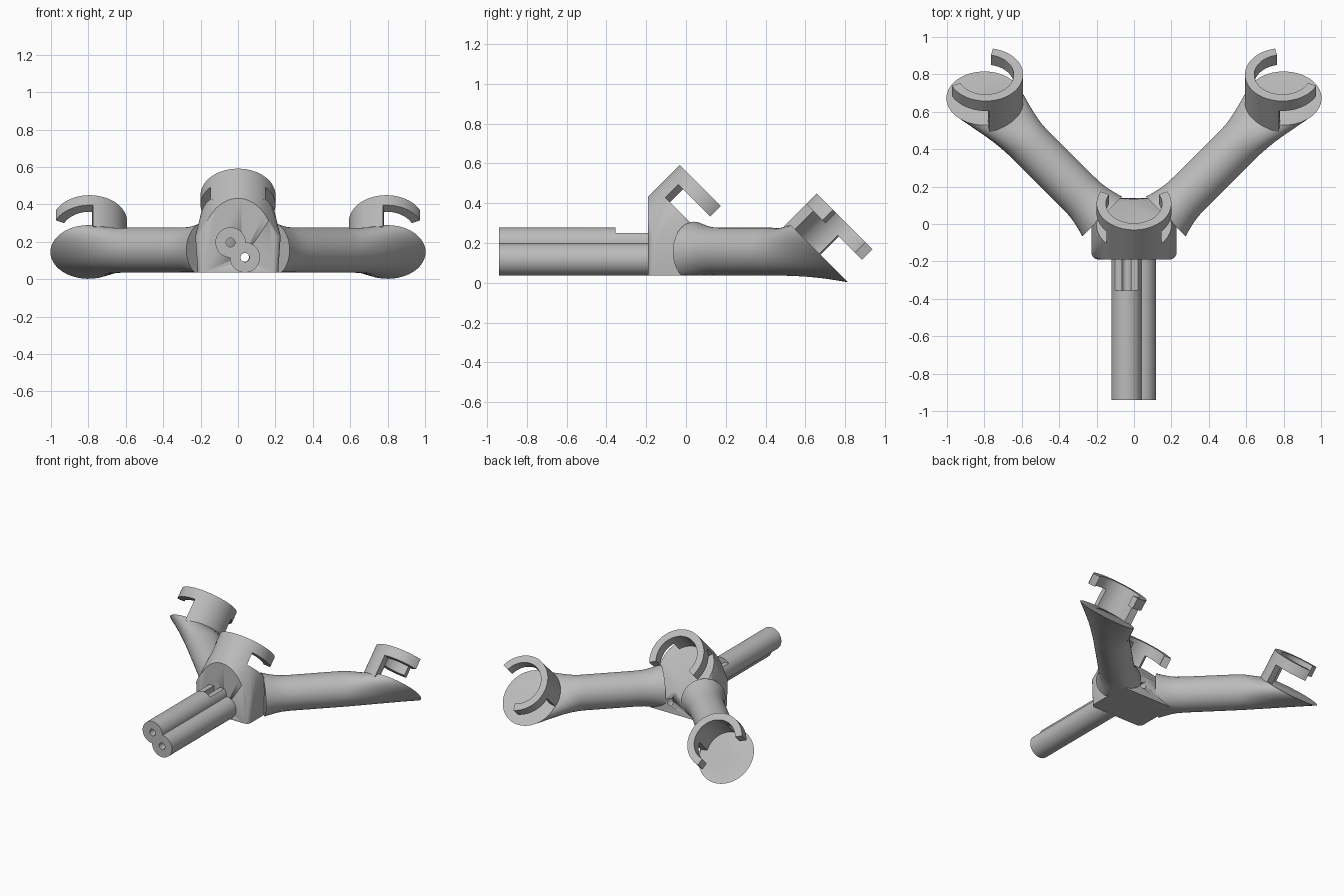
import bpy, bmesh, math
from mathutils import Vector, Matrix

if "Cube" in bpy.data.objects:
    bpy.data.objects.remove(bpy.data.objects["Cube"])

grey = bpy.data.materials.new("plain_grey")
grey.diffuse_color = (0.5, 0.5, 0.5, 1)
grey.use_nodes = True
grey.node_tree.nodes["Principled BSDF"].inputs["Base Color"].default_value = grey.diffuse_color
A = math.sqrt(0.5)
N = Vector((0, A, A))        # direction every cradle faces
V = Vector((0, -A, A))       # upward direction within a cradle plane


def finish(name, bm, smooth=35):
    bmesh.ops.recalc_face_normals(bm, faces=bm.faces)
    me = bpy.data.meshes.new(name)
    bm.to_mesh(me)
    bm.free()
    ob = bpy.data.objects.new(name, me)
    bpy.context.collection.objects.link(ob)
    me.materials.append(grey)
    select(ob)
    bpy.ops.object.shade_smooth_by_angle(angle=math.radians(smooth))
    return ob


def select(ob):
    bpy.ops.object.select_all(action='DESELECT')
    ob.select_set(True)
    bpy.context.view_layer.objects.active = ob


def rod(name, x, z, r, y0, y1, seg=48):
    bm = bmesh.new()
    m = Matrix.Translation((x, (y0 + y1) / 2, z)) @ Matrix.Rotation(math.pi / 2, 4, 'X')
    bmesh.ops.create_cone(bm, cap_ends=True, segments=seg, radius1=r, radius2=r,
                          depth=y1 - y0, matrix=m)
    return finish(name, bm)


def box(name, lo, hi):
    bm = bmesh.new()
    bmesh.ops.create_cube(bm, size=1)
    for v in bm.verts:
        v.co = [l + (c + 0.5) * (h - l) for c, l, h in zip(v.co, lo, hi)]
    return finish(name, bm)


def combine(ob, tool, op='DIFFERENCE'):
    tool.hide_render = True
    mod = ob.modifiers.new("cut", 'BOOLEAN')
    mod.object, mod.operation, mod.solver = tool, op, 'EXACT'
    select(ob)
    bpy.ops.object.modifier_apply(modifier=mod.name)
    bpy.data.objects.remove(tool)


def sector(name, center, mid, half, r0, r1, d0, d1, seg=40):
    """Curved strip of a ring, between depths d0 and d1 below the cradle top."""
    bm = bmesh.new()
    rows = []
    for i in range(seg + 1):
        a = math.radians(mid - half + 2 * half * i / seg)
        e = Vector((math.cos(a), 0, 0)) + V * math.sin(a)
        rows.append([bm.verts.new(center + e * r - N * d)
                     for r, d in ((r0, d0), (r1, d0), (r1, d1), (r0, d1))])
    for p, q in zip(rows, rows[1:]):
        for k in range(4):
            bm.faces.new((p[k], p[(k + 1) % 4], q[(k + 1) % 4], q[k]))
    bm.faces.new(rows[0])
    bm.faces.new(rows[-1])
    return finish(name, bm)


def cradle(prefix, center, mid, depth):
    sector(prefix + "_clip_ring", center, mid, 117, 0.15, 0.2, 0, 0.075, 72)
    sector(prefix + "_clip_wall", center, mid, 47, 0.15, 0.2, 0.07, depth)


def rounded_rect(hx, y0, y1, r, z):
    pts = []
    for cx, cy, a0 in ((hx - r, y1 - r, 0), (r - hx, y1 - r, 90),
                       (r - hx, y0 + r, 180), (hx - r, y0 + r, 270)):
        for k in range(7):
            a = math.radians(a0 + 15 * k)
            pts.append(Vector((cx + r * math.cos(a), cy + r * math.sin(a), z)))
    return pts


# Central body: rounded foot blending into the tilted round seat
seat = Vector((0, -0.0075, 0.3325))
pts = rounded_rect(0.215, -0.19, 0.14, 0.03, 0.037)
pts += rounded_rect(0.228, -0.19, 0.05, 0.04, 0.23)
for i in range(72):
    a = math.tau * i / 72
    p = seat + Vector((0.2 * math.cos(a), 0, 0)) + V * 0.2 * math.sin(a)
    pts.append(p)
    if math.sin(a) > 0.3:
        s = p.y + 0.19
        pts.append(p - Vector((0, s, s)))
bm = bmesh.new()
for p in pts:
    bm.verts.new(p)
res = bmesh.ops.convex_hull(bm, input=bm.verts)
bmesh.ops.delete(bm, geom=[v for v in bm.verts if not v.link_faces], context='VERTS')
bmesh.ops.dissolve_limit(bm, angle_limit=0.01, verts=bm.verts, edges=bm.edges)
body = finish("central_body", bm, 40)
combine(body, rod("body_hole", 0.035, 0.118, 0.024, -0.5, 0.5, 24))
cradle("center", Vector((0, 0.11, 0.45)), 90, 0.18)

# Double handle tube with bores and the top notch
handle = rod("handle_tubes", -0.04, 0.197, 0.081, -0.94, -0.17)
combine(handle, rod("second_tube", 0.037, 0.117, 0.081, -0.94, -0.171), 'UNION')
combine(handle, rod("upper_bore", -0.04, 0.197, 0.024, -1.1, -0.19, 24))
combine(handle, rod("lower_bore", 0.037, 0.117, 0.024, -1.1, 0, 24))
combine(handle, box("notch", (-0.15, -0.355, 0.25), (0.1, -0.19, 0.4)))
combine(handle, box("slot", (-0.064, -0.355, 0.197), (-0.016, -0.19, 0.4)))
select(handle)
bpy.ops.object.shade_smooth_by_angle(angle=math.radians(35))


# Arms: round tube flaring at the root and opening into a tilted disc
def arm(side_name, s):
    seg = 64
    d, side, up = Vector((A, A, 0)), Vector((A, -A, 0)), Vector((0, 0, 1))
    disc = Vector((0.8, 0.672, 0.146))
    rings = []

    def section(x, r):
        c = Vector((x, x - 0.13, 0.157))
        out = []
        for i in range(seg):
            a = math.tau * i / seg
            p = c + side * r * math.cos(a) + up * r * math.sin(a)
            p.z = max(p.z, 0.037)
            out.append(p)
        return out

    for x, r in ((0.17, 0.15), (0.2, 0.138), (0.23, 0.128), (0.26, 0.122), (0.3, 0.12)):
        rings.append(section(x, r))
    start, end = section(0.55, 0.12), []
    for i in range(seg):
        a = math.tau * i / seg
        u, v = 1.414 * math.cos(a) - math.sin(a), 1.414 * math.sin(a)
        e = (Vector((u, 0, 0)) + V * v).normalized()
        end.append(disc + e * 0.203)
    for k in range(13):
        t = k / 12
        h = (2*t**3 - 3*t**2 + 1, t**3 - 2*t**2 + t, 3*t**2 - 2*t**3, t**3 - t**2)
        rings.append([p * h[0] + d * 0.2 * h[1] + q * h[2] + (q - p) * 0.9 * h[3]
                      for p, q in zip(start, end)])
    bm = bmesh.new()
    rows = [[bm.verts.new((p.x * s, p.y, p.z)) for p in r] for r in rings]
    for p, q in zip(rows, rows[1:]):
        for k in range(seg):
            n = (k + 1) % seg
            bm.faces.new((p[k], p[n], q[n], q[k]))
    bm.faces.new(rows[0])
    bm.faces.new(rows[-1])
    finish(side_name + "_arm", bm)
    cradle(side_name, Vector((0.793 * s, 0.799, 0.308)), 90 + 52 * s, 0.235)


arm("right", 1)
arm("left", -1)
